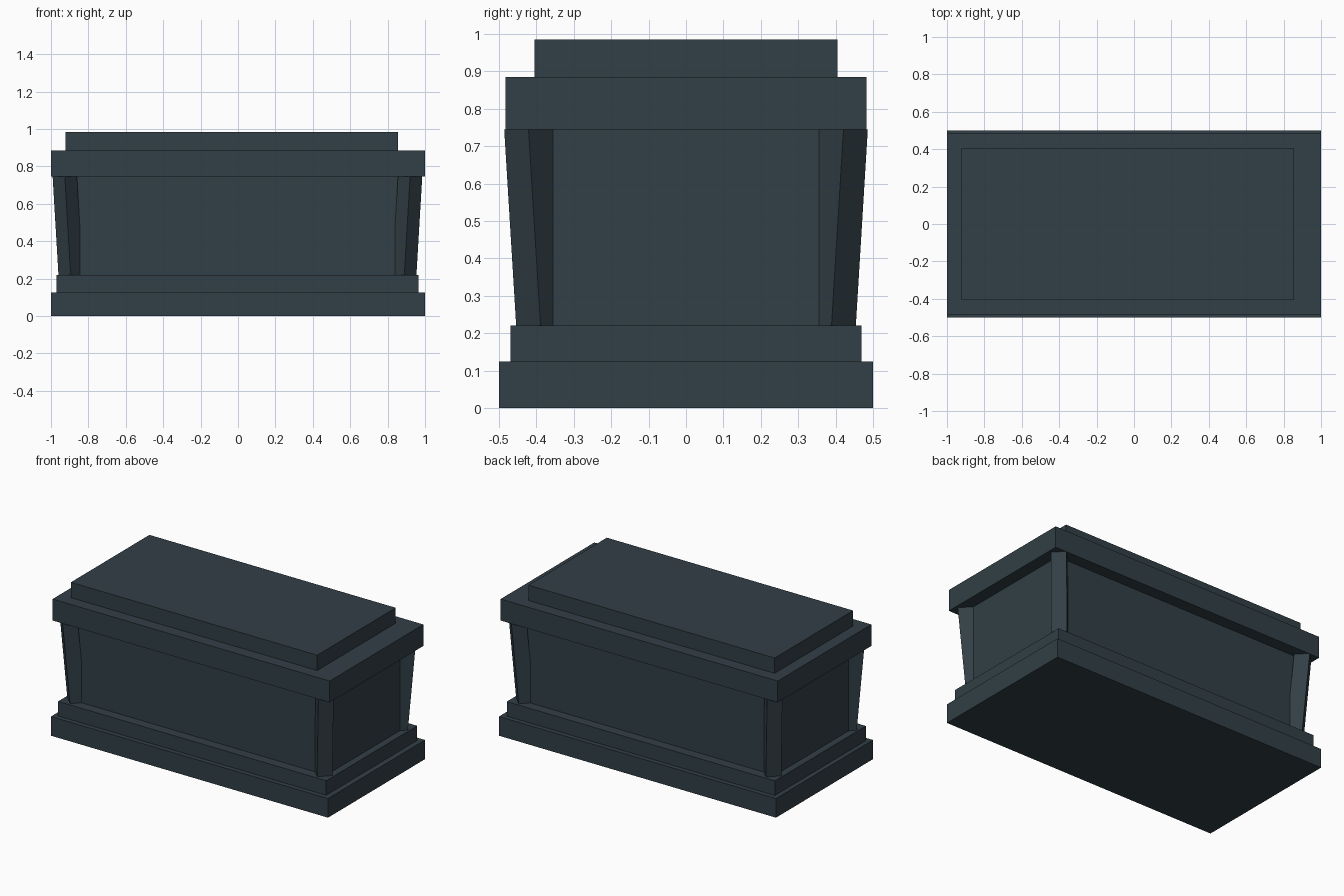
import bpy
import bmesh
from math import sin, cos, radians

if "Cube" in bpy.data.objects:
    bpy.data.objects.remove(bpy.data.objects["Cube"])

# Single dark slate colour
slate = bpy.data.materials.new("dark_slate")
slate.use_nodes = True
colour = (0.031, 0.050, 0.061, 1)
slate.diffuse_color = colour
slate.node_tree.nodes["Principled BSDF"].inputs["Base Color"].default_value = colour


def loft(name, bottom, top):
    """Closed solid between two rings with the same number of points."""
    bm = bmesh.new()
    low = [bm.verts.new(p) for p in bottom]
    high = [bm.verts.new(p) for p in top]
    n = len(low)
    bm.faces.new(low[::-1])
    bm.faces.new(high)
    for i in range(n):
        j = (i + 1) % n
        bm.faces.new((low[i], low[j], high[j], high[i]))
    bmesh.ops.recalc_face_normals(bm, faces=bm.faces)
    mesh = bpy.data.meshes.new(name)
    bm.to_mesh(mesh)
    bm.free()
    mesh.materials.append(slate)
    obj = bpy.data.objects.new(name, mesh)
    bpy.context.collection.objects.link(obj)
    return obj


def block(name, x0, x1, half_y, z0, z1):
    ring = [(x0, -half_y), (x1, -half_y), (x1, half_y), (x0, half_y)]
    loft(name, [(x, y, z0) for x, y in ring], [(x, y, z1) for x, y in ring])


def diamond(cx, cy, z, r=0.065):
    return [(cx + r * cos(radians(a)), cy + r * sin(radians(a)), z)
            for a in (0, 90, 180, 270)]


# Stepped base, chest body and stepped lid
block("base_plinth", -1, 1, 0.5, 0, 0.125)
block("base_step", -0.97, 0.965, 0.469, 0.125, 0.22)
block("chest_body", -0.925, 0.92, 0.405, 0.22, 0.745)
block("lid_slab", -1, 1, 0.483, 0.745, 0.885)
block("lid_cap", -0.923, 0.855, 0.405, 0.885, 0.985)

# Corner posts: turned 45 degrees and leaning outwards
for sx, side in ((1, "left"), (-1, "right")):
    for sy, end in ((-1, "front"), (1, "back")):
        loft(f"{end}_{side}_post",
             diamond(sx * 0.892 - 0.003, sy * 0.389, 0.22),
             diamond(sx * 0.923 - 0.003, sy * 0.421, 0.745))
